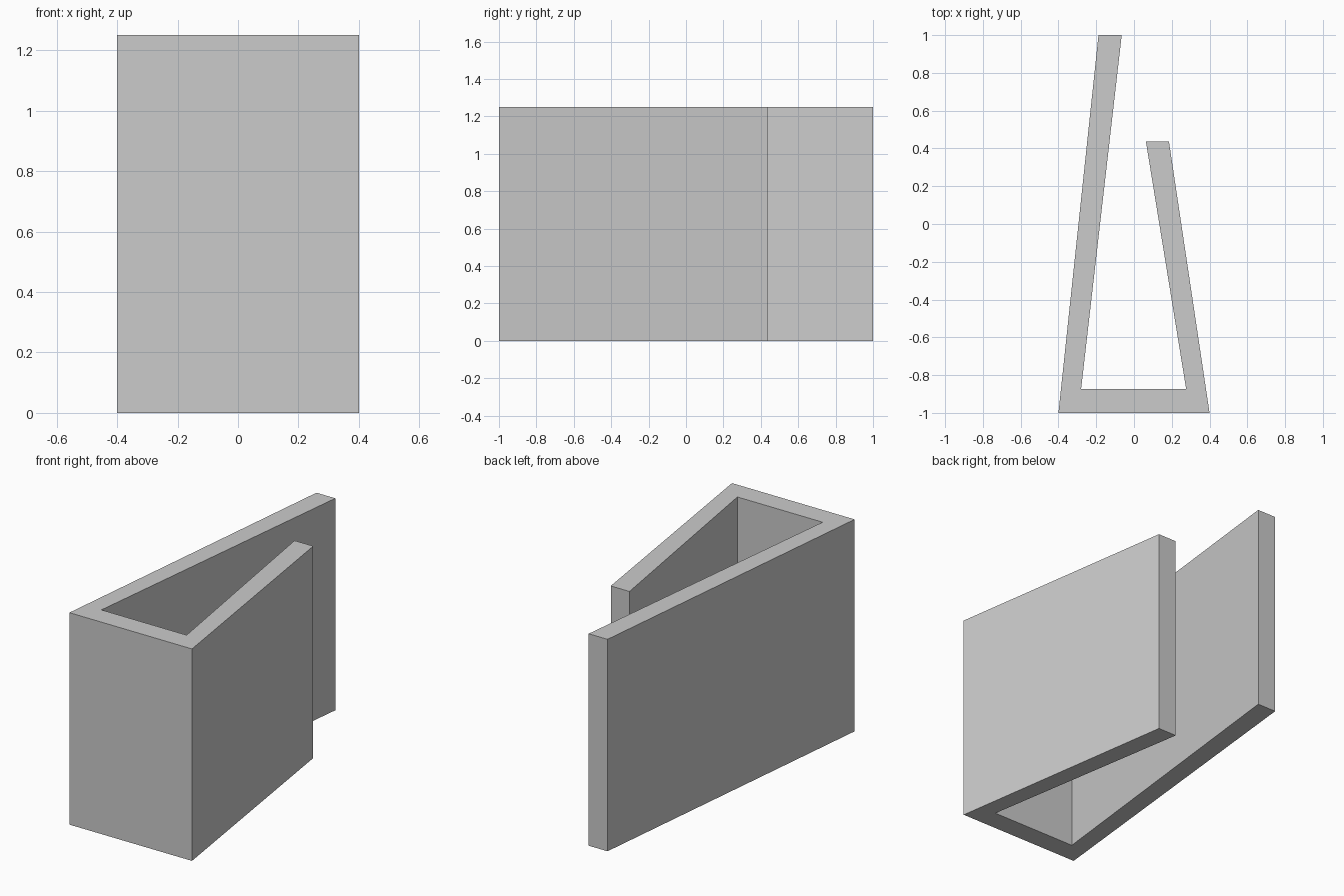
import bpy
import bmesh

cube = bpy.data.objects.get("Cube")
if cube:
    bpy.data.objects.remove(cube, do_unlink=True)

HEIGHT = 1.25

# Single flat grey
grey = bpy.data.materials.new("plain grey")
grey.use_nodes = True
colour = (0.6, 0.6, 0.6, 1)
grey.diffuse_color = colour
grey.node_tree.nodes["Principled BSDF"].inputs["Base Color"].default_value = colour

# Plan outline of the channel: long right arm, short left arm, front web
outline = [(-0.4, -1), (0.4, -1), (0.185, 0.437), (0.063, 0.437),
           (0.276, -0.873), (-0.28, -0.873), (-0.065, 1), (-0.188, 1)]

# Extrude the outline upwards
bm = bmesh.new()
base = bm.faces.new([bm.verts.new((x, y, 0)) for x, y in outline])
top = bmesh.ops.extrude_face_region(bm, geom=[base], use_keep_orig=True)["geom"]
bmesh.ops.translate(bm, vec=(0, 0, HEIGHT),
                    verts=[v for v in top if isinstance(v, bmesh.types.BMVert)])
bmesh.ops.recalc_face_normals(bm, faces=bm.faces)
mesh = bpy.data.meshes.new("angled_channel")
bm.to_mesh(mesh)
bm.free()
mesh.materials.append(grey)
channel = bpy.data.objects.new("angled_channel", mesh)
bpy.context.collection.objects.link(channel)
